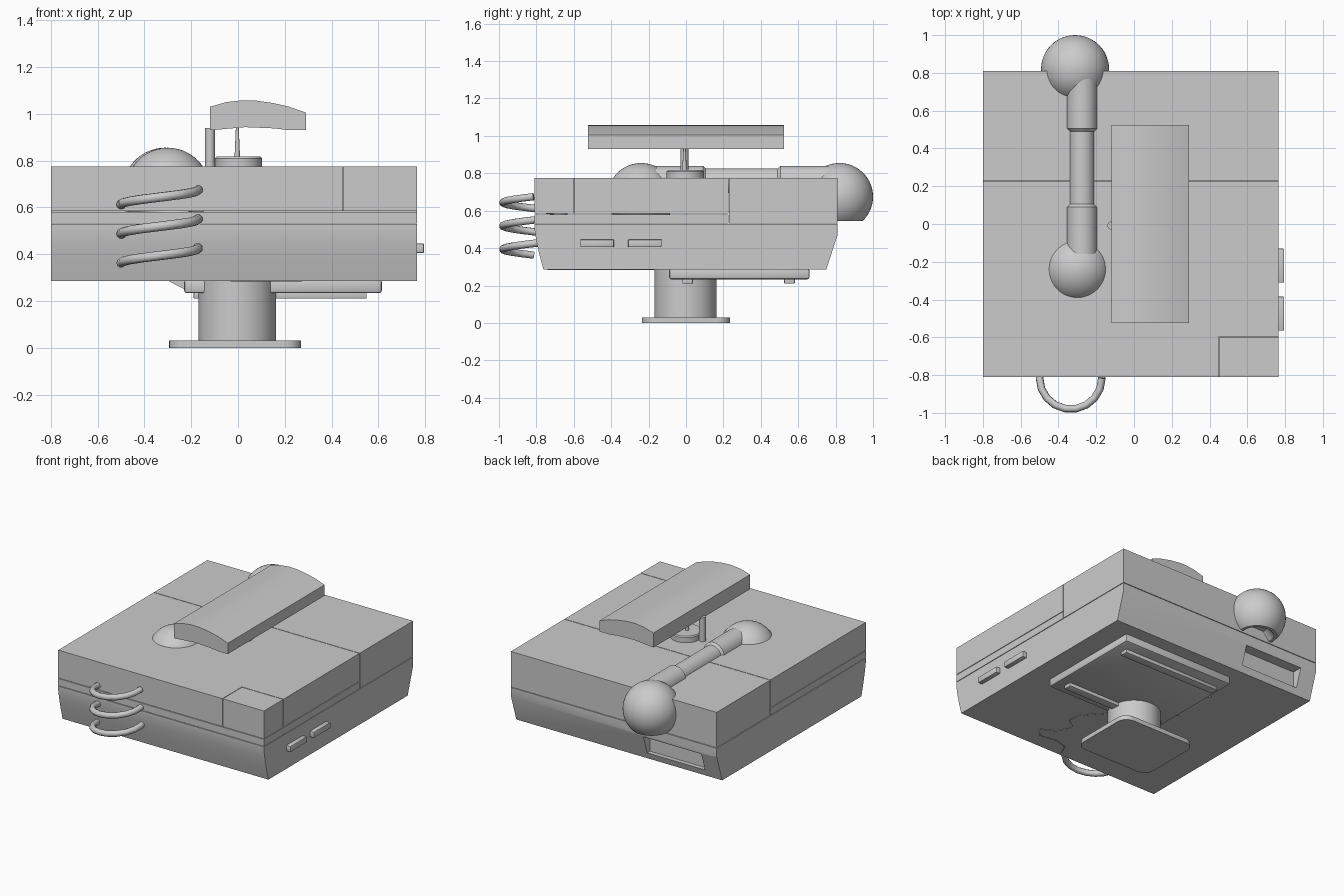
import bpy, bmesh, math
from mathutils import Vector, Matrix

if "Cube" in bpy.data.objects:
    bpy.data.objects.remove(bpy.data.objects["Cube"])


def finish(name, bm, smooth=False):
    bmesh.ops.recalc_face_normals(bm, faces=bm.faces)
    me = bpy.data.meshes.new(name)
    bm.to_mesh(me)
    bm.free()
    ob = bpy.data.objects.new(name, me)
    bpy.context.collection.objects.link(ob)
    if smooth:
        bpy.ops.object.select_all(action='DESELECT')
        bpy.context.view_layer.objects.active = ob
        ob.select_set(True)
        bpy.ops.object.shade_smooth_by_angle(angle=math.radians(35))
    return ob


def box(name, x0, x1, y0, y1, z0, z1, round_z=0.0, bevel=0.0):
    bm = bmesh.new()
    bmesh.ops.create_cube(bm, size=1)
    for v in bm.verts:
        v.co = Vector(((x0 + x1) / 2 + v.co.x * (x1 - x0),
                       (y0 + y1) / 2 + v.co.y * (y1 - y0),
                       (z0 + z1) / 2 + v.co.z * (z1 - z0)))
    if round_z:
        es = [e for e in bm.edges if abs(e.verts[0].co.z - e.verts[1].co.z) > 1e-5]
        bmesh.ops.bevel(bm, geom=es, offset=round_z, segments=6, profile=0.5, affect='EDGES')
    if bevel:
        bmesh.ops.bevel(bm, geom=bm.edges[:], offset=bevel, segments=2, profile=0.5, affect='EDGES')
    return finish(name, bm, bool(round_z or bevel))


def prism(name, pts, axis, a, b, smooth=False):
    """Extrude a 2D profile along x (pts = y,z), y (pts = x,z) or z (pts = x,y)."""
    put = {'x': lambda p, t: (t, *p), 'y': lambda p, t: (p[0], t, p[1]), 'z': lambda p, t: (*p, t)}[axis]
    bm = bmesh.new()
    f = bm.faces.new([bm.verts.new(put(p, a)) for p in pts])
    ext = bmesh.ops.extrude_face_region(bm, geom=[f])
    move = Vector(put((0, 0), b - a))
    bmesh.ops.translate(bm, vec=move, verts=[g for g in ext['geom'] if isinstance(g, bmesh.types.BMVert)])
    return finish(name, bm, smooth)


def lathe(name, profile, loc, axis='z', n=48):
    """Revolve (radius, height) pairs; the ends are capped."""
    bm = bmesh.new()
    rings = []
    for r, h in profile:
        rings.append([bm.verts.new((r * math.cos(2 * math.pi * i / n), r * math.sin(2 * math.pi * i / n), h))
                      for i in range(n)])
    for lo, hi in zip(rings, rings[1:]):
        for i in range(n):
            bm.faces.new((lo[i], lo[(i + 1) % n], hi[(i + 1) % n], hi[i]))
    bm.faces.new(rings[0])
    bm.faces.new(rings[-1])
    if axis == 'y':
        bmesh.ops.rotate(bm, matrix=Matrix.Rotation(-math.pi / 2, 3, 'X'), verts=bm.verts)
    bmesh.ops.translate(bm, vec=Vector(loc), verts=bm.verts)
    return finish(name, bm, True)


def tube(name, pts, radius, res=3):
    cu = bpy.data.curves.new(name, 'CURVE')
    cu.dimensions = '3D'
    cu.bevel_depth = radius
    cu.bevel_resolution = res
    cu.use_fill_caps = True
    sp = cu.splines.new('POLY')
    sp.points.add(len(pts) - 1)
    for p, c in zip(sp.points, pts):
        p.co = (*c, 1)
    ob = bpy.data.objects.new(name, cu)
    bpy.context.collection.objects.link(ob)
    return ob


X0, X1, Y = -0.80, 0.765, 0.81
G = 0.002   # half width of a panel seam

# Upper housing panels, separated by fine seams
box('rear_panel', X0, X1, 0.228 + G, Y, 0.53 + G, 0.775)
box('middle_band', X0, X1, -Y, 0.228 - G, 0.53 + G, 0.582 - G)
prism('front_top_panel', [(X0, -Y), (0.45 - G, -Y), (0.45 - G, -0.60 + G), (X1, -0.60 + G),
                          (X1, 0.228 - G), (X0, 0.228 - G)], 'z', 0.582 + G, 0.775)
box('corner_panel', 0.45 + G, X1, -Y, -0.60 - G, 0.582 + G, 0.775)

# Lower housing with curved front and sloped back
lower = prism('lower_housing', [(-Y, 0.53 - G), (-0.81, 0.50), (-0.80, 0.44), (-0.785, 0.37), (-0.762, 0.285),
                                (0.75, 0.285), (0.81, 0.47), (Y, 0.53 - G)], 'x', X0, X1, True)

# Recessed socket in the back
cutter = box('socket_cutter', -0.68, -0.24, 0.735, 0.90, 0.33, 0.455)
cutter.hide_render = True
cutter.hide_viewport = True
cut = lower.modifiers.new('socket', 'BOOLEAN')
cut.operation = 'DIFFERENCE'
cut.solver = 'EXACT'
cut.object = cutter

# Side buttons
for i, y in enumerate((-0.565, -0.31)):
    box(f'side_button_{i + 1}', 0.75, 0.795, y, y + 0.18, 0.405, 0.446, bevel=0.005)

# Pedestal and foot
lathe('pedestal', [(0.166, 0.025), (0.166, 0.288)], (-0.003, -0.003, 0))
box('foot_plate', -0.295, 0.27, -0.235, 0.235, 0.0, 0.03, round_z=0.07)

# Underside tray with two runners and a side wedge
box('under_tray', -0.23, 0.615, -0.09, 0.66, 0.233, 0.292, bevel=0.012)
for i, y in enumerate((-0.02, 0.525)):
    box(f'tray_runner_{i + 1}', -0.19, 0.55, y, y + 0.057, 0.21, 0.24, bevel=0.004)
prism('tray_wedge', [(-0.30, 0.287), (-0.22, 0.245), (-0.22, 0.287)], 'y', 0.1, 0.4)

# Thin wire lying against the underside
wire = [(0.06, -0.17), (0.18, -0.30), (0.20, -0.39), (0.12, -0.45), (0.17, -0.55), (0.27, -0.60),
        (0.21, -0.66), (0.09, -0.64), (0.0, -0.67), (-0.03, -0.74)]
tube('under_wire', [(x, y, 0.286) for x, y in wire], 0.004, 1)

# Handset: two hollow bells joined by a grip
R, CUT = 0.18, -0.13
bell = [(R * math.cos(t), R * math.sin(t)) for t in
        [math.asin(CUT / R) + (math.pi / 2 - 0.02 - math.asin(CUT / R)) * i / 20 for i in range(21)]]
hollow = [(0.06, -0.075), (0.105, CUT)]
for name, x, y in (('front_bell', -0.30, -0.24), ('rear_bell', -0.312, 0.82)):
    lathe(name, hollow + bell, (x, y, 0.675))
lathe('handset_grip', [(0.08, -0.16), (0.08, 0.09), (0.066, 0.105), (0.066, 0.49), (0.08, 0.505), (0.08, 0.77)],
      (-0.275, 0, 0.76), 'y', 32)

# Coiled cord, looping out of the front face
turns, per = 2.5, 18
cord = []
for i in range(int(turns * per) + 1):
    a = 2 * math.pi * i / per
    cord.append((-0.335 + 0.165 * math.cos(a), -0.815 - 0.165 * math.sin(a), 0.675 - 0.125 * i / per))
tube('coiled_cord', cord, 0.02)

# Arched cover plate raised on a hub, stem and post
top = [(0.29, 1.005), (0.22, 1.03), (0.15, 1.046), (0.08, 1.056), (0.02, 1.058), (-0.05, 1.05), (-0.12, 1.03)]
prism('arched_cover', top + [(-0.12, 0.93), (-0.09, 0.932), (0.03, 0.943), (0.15, 0.938), (0.22, 0.93), (0.29, 0.93)],
      'y', -0.525, 0.525, True)
lathe('hub', [(0.1, 0.77), (0.1, 0.81), (0.094, 0.817)], (0.002, -0.003, 0))
lathe('stem', [(0.012, 0.81), (0.006, 0.945)], (-0.003, -0.008, 0), n=24)
lathe('post', [(0.021, 0.77), (0.021, 0.94)], (-0.12, -0.008, 0), n=24)
